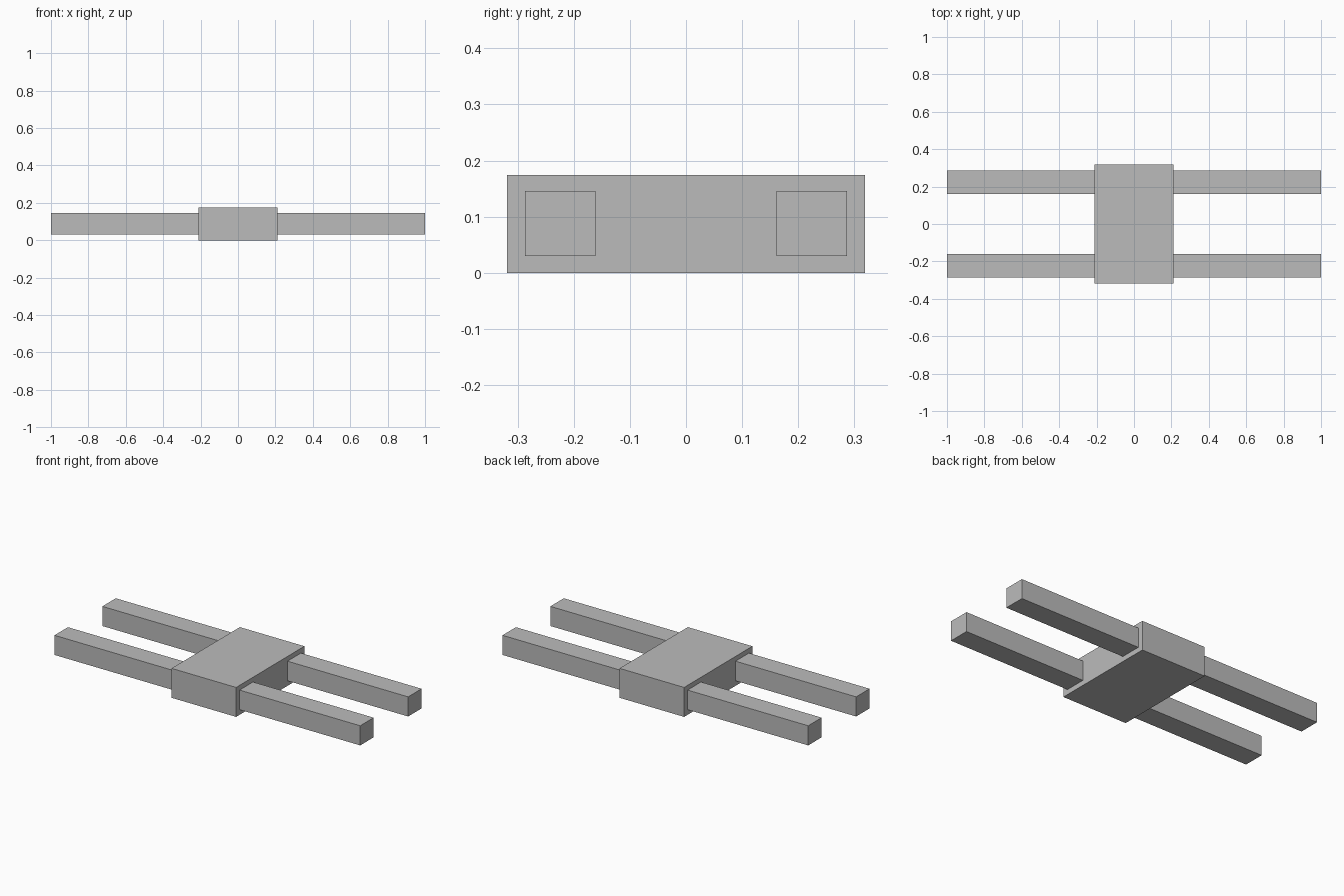
import bpy

# Remove the default cube
default_cube = bpy.data.objects.get("Cube")
if default_cube:
    bpy.data.objects.remove(default_cube, do_unlink=True)

# Single grey material
GREY = (0.5, 0.5, 0.5, 1.0)
grey = bpy.data.materials.new("plain_grey")
grey.use_nodes = True
grey.diffuse_color = GREY
grey.node_tree.nodes["Principled BSDF"].inputs["Base Color"].default_value = GREY


def box(name, low, high):
    """Flat-shaded box between two opposite corners."""
    centre = [(a + b) / 2 for a, b in zip(low, high)]
    bpy.ops.mesh.primitive_cube_add(size=1, location=centre)
    obj = bpy.context.object
    obj.name = name
    obj.scale = [b - a for a, b in zip(low, high)]
    bpy.ops.object.transform_apply(location=False, rotation=False, scale=True)
    obj.data.materials.append(grey)
    return obj


HALF_WIDTH = 0.211
HALF_DEPTH = 0.319

# Central block
box("body", (-HALF_WIDTH, -HALF_DEPTH, 0), (HALF_WIDTH, HALF_DEPTH, 0.174))

# Four square arms, two on each side
for side, sx in (("left", 1), ("right", -1)):
    for end, sy in (("front", -1), ("back", 1)):
        xs = sorted((sx * HALF_WIDTH, sx * 1.0))
        ys = sorted((sy * 0.161, sy * 0.2865))
        box(f"{end}_{side}_arm", (xs[0], ys[0], 0.03), (xs[1], ys[1], 0.146))
